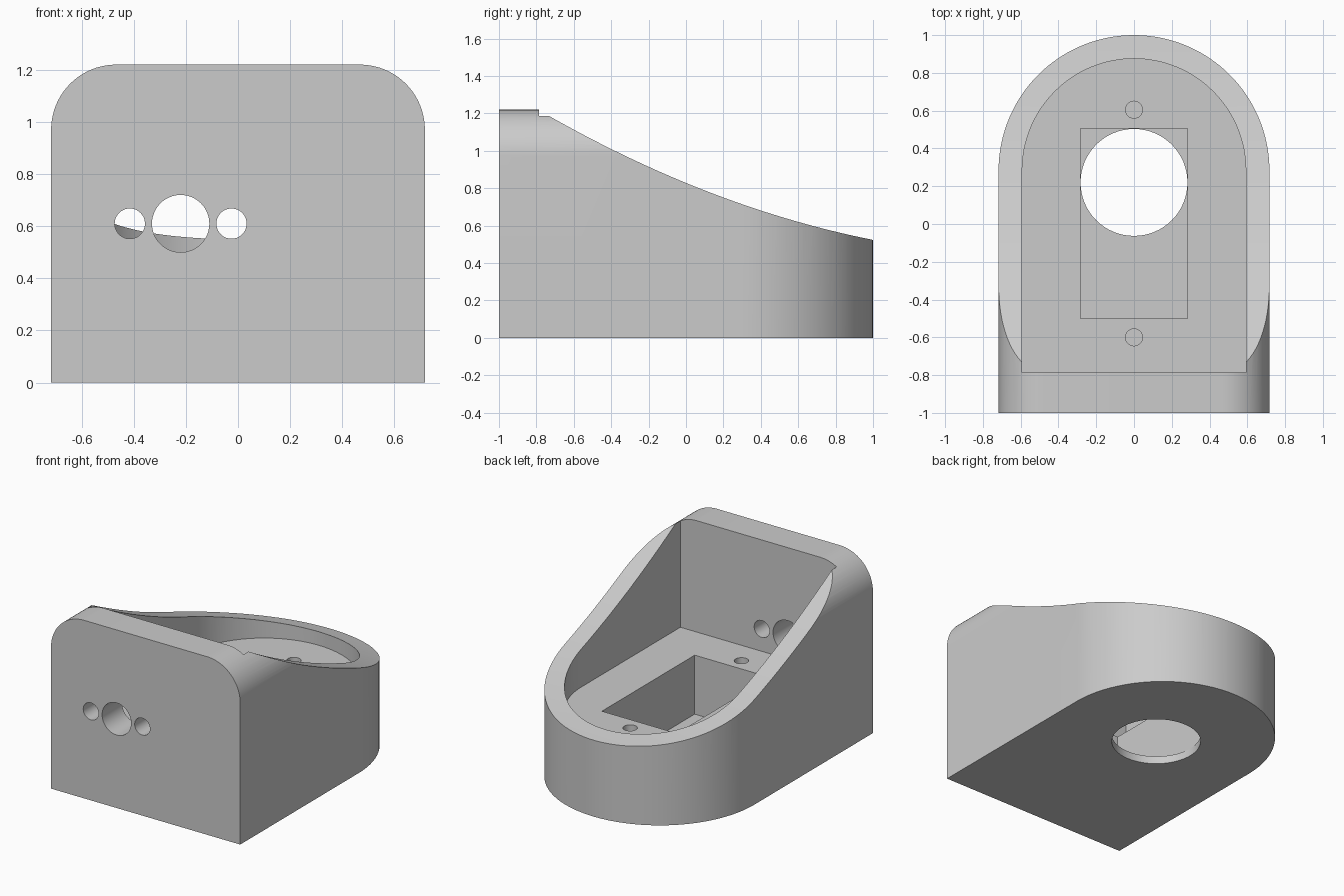
import bpy, bmesh
from math import cos, sin, pi, radians
from mathutils import Vector

cube = bpy.data.objects.get("Cube")
if cube:
    bpy.data.objects.remove(cube, do_unlink=True)

grey = bpy.data.materials.new("plain grey")
grey.use_nodes = True
colour = (0.6, 0.6, 0.6, 1)
grey.diffuse_color = colour
grey.node_tree.nodes["Principled BSDF"].inputs["Base Color"].default_value = colour


def prism(name, points, direction):
    """Extrude a closed 3D outline along a direction."""
    bm = bmesh.new()
    face = bm.faces.new([bm.verts.new(p) for p in points])
    moved = bmesh.ops.extrude_face_region(bm, geom=[face])["geom"]
    verts = [v for v in moved if isinstance(v, bmesh.types.BMVert)]
    bmesh.ops.translate(bm, verts=verts, vec=Vector(direction))
    bmesh.ops.recalc_face_normals(bm, faces=bm.faces)
    mesh = bpy.data.meshes.new(name)
    bm.to_mesh(mesh)
    bm.free()
    mesh.materials.append(grey)
    obj = bpy.data.objects.new(name, mesh)
    bpy.context.collection.objects.link(obj)
    return obj


def arc(cx, cy, r, start, end, n):
    steps = [start + (end - start) * i / n for i in range(n + 1)]
    return [(cx + r * cos(a), cy + r * sin(a)) for a in steps]


def arch(name, r, front, z0, z1):
    """Plan shape with a square front and a round back."""
    plan = [(-r, front), (r, front)] + arc(0, 0.283, r, 0, pi, 64)
    return prism(name, [(x, y, z0) for x, y in plan], (0, 0, z1 - z0))


def upright_hole(name, y, r, z0, z1, n=48):
    ring = arc(0, y, r, 0, 2 * pi, n)[:-1]
    return prism(name, [(x, py, z0) for x, py in ring], (0, 0, z1 - z0))


def front_hole(name, x, r):
    ring = arc(x, 0.61, r, 0, 2 * pi, 48)[:-1]
    return prism(name, [(px, -1.1, z) for px, z in ring], (0, 0.4, 0))


def carve(obj, cutter, operation="DIFFERENCE"):
    """Apply one boolean and discard its cutter."""
    cutter.hide_render = True
    mod = obj.modifiers.new("carve", "BOOLEAN")
    mod.operation, mod.solver, mod.object = operation, "EXACT", cutter
    graph = bpy.context.evaluated_depsgraph_get()
    result = bpy.data.meshes.new_from_object(obj.evaluated_get(graph))
    obj.modifiers.clear()
    obj.data = result
    bpy.data.objects.remove(cutter, do_unlink=True)


# Main housing with rounded upper shoulders
housing = arch("housing", 0.717, -1, 0, 1.3)
shoulder = [(-0.9, -0.1), (0.9, -0.1), (0.9, 0.5), (0.717, 0.5)]
shoulder += arc(0.467, 0.97, 0.25, 0, pi / 2, 20)
shoulder += arc(-0.467, 0.97, 0.25, pi / 2, pi, 20)
shoulder += [(-0.717, 0.5), (-0.9, 0.5)]
carve(housing, prism("shoulder_shape", [(x, -1.2, z) for x, z in shoulder], (0, 2.4, 0)),
      "INTERSECT")

# Open cavity behind the front wall
carve(housing, arch("cavity", 0.592, -0.785, 0.457, 1.5))

# Sweeping concave rim, falling towards the back
ys = [-0.783 + 1.883 * i / 40 for i in range(41)]
sweep = [(-1, y, 0.828 - 0.411 * y + 0.1064 * y * y) for y in ys]
sweep += [(-1, ys[-1], 1.6), (-1, ys[0], 1.6)]
carve(housing, prism("rim_sweep", sweep, (2, 0, 0)))

# Rectangular pocket, floor opening and screw holes
corners = [(-0.284, -0.5), (0.284, -0.5), (0.284, 0.505), (-0.284, 0.505)]
carve(housing, prism("pocket", [(x, y, 0.053) for x, y in corners], (0, 0, 0.6)))
carve(housing, upright_hole("floor_opening", 0.22, 0.283, -0.1, 0.2, 64))
for y in (-0.6, 0.605):
    carve(housing, upright_hole("screw_hole", y, 0.045, 0.2, 0.6, 32))

# Cable hole and its two fixing holes through the front wall
for x, r in ((-0.415, 0.058), (-0.22, 0.11), (-0.025, 0.058)):
    carve(housing, front_hole("front_hole", x, r))

bpy.ops.object.select_all(action="DESELECT")
housing.select_set(True)
bpy.context.view_layer.objects.active = housing
bpy.ops.object.shade_smooth_by_angle(angle=radians(30))
